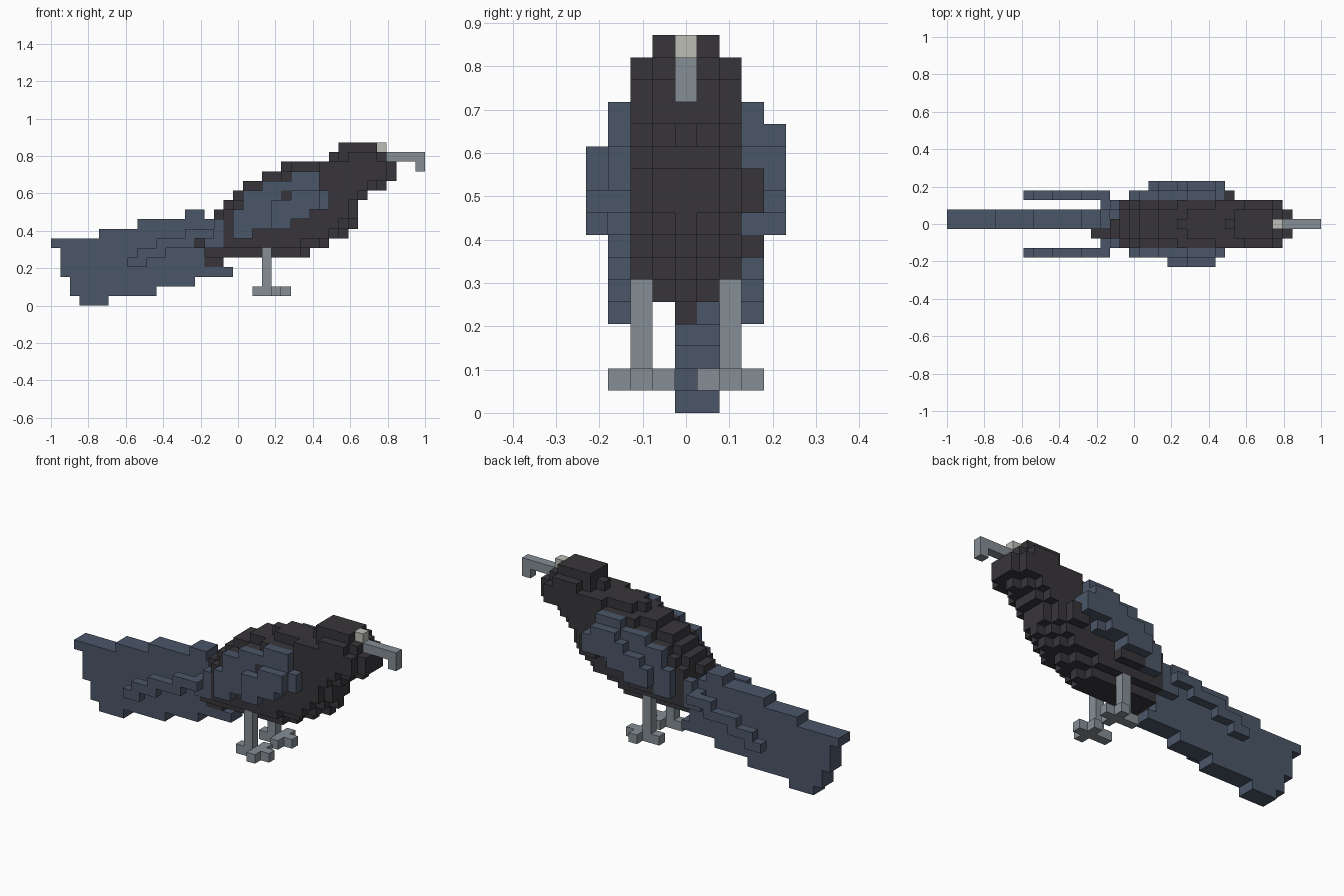
import bpy, bmesh
from mathutils import Vector

cube = bpy.data.objects.get("Cube")
if cube:
    bpy.data.objects.remove(cube, do_unlink=True)

S = 2 / 39  # block size; 39 blocks from tail tip to beak tip


def material(name, rgb):
    m = bpy.data.materials.new(name)
    m.use_nodes = True
    m.diffuse_color = (*rgb, 1)
    m.node_tree.nodes["Principled BSDF"].inputs["Base Color"].default_value = (*rgb, 1)
    return m


DARK = material("charcoal feathers", (0.039, 0.036, 0.042))
BLUE = material("slate blue feathers", (0.070, 0.094, 0.140))
GREY = material("grey horn", (0.235, 0.270, 0.300))
WHITE = material("pale patch", (0.50, 0.51, 0.46))

owner = {}    # block (i, j, k) -> part name
colours = {}  # part name -> material


def rows(part, mat, js, spans):
    """Fill runs of blocks: spans holds (height, first x, last x)."""
    colours[part] = mat
    for j in js:
        for k, a, b in spans:
            for i in range(a, b + 1):
                owner[i, j, k] = part


# Tail: thin vertical fan, two blocks thick
rows("tail", BLUE, (0, 1), [
    (0, 3, 5), (1, 2, 10), (2, 2, 14), (3, 1, 18), (4, 1, 17), (5, 1, 17),
    (6, 0, 17), (7, 5, 17), (8, 9, 16), (9, 14, 15)])

# Body and head: widest in the middle, stepped in towards the flanks
rows("body", DARK, (-1, 0, 1), [
    (5, 18, 25), (6, 18, 27), (7, 18, 29), (8, 18, 30), (9, 18, 31), (10, 18, 31),
    (11, 19, 32), (12, 20, 33), (13, 22, 35), (14, 25, 35), (15, 30, 34), (16, 30, 33)])
rows("body", DARK, (0,), [
    (4, 16, 17), (5, 16, 26), (6, 18, 28), (7, 18, 30), (8, 18, 31), (9, 17, 31),
    (12, 20, 34), (14, 24, 35), (15, 29, 34)])
rows("body", DARK, (-1,), [(5, 16, 18), (6, 15, 18), (9, 17, 18)])
rows("body", DARK, (-2, 2), [
    (6, 18, 25), (7, 18, 28), (8, 18, 29), (9, 18, 30), (10, 19, 30), (11, 20, 31),
    (12, 22, 32), (13, 24, 34), (14, 28, 34), (15, 31, 33)])

# Wings: shoulder plate, outer bulge and the long trailing tip
TIP = [(4, 8, 9), (5, 9, 11), (6, 11, 14), (7, 14, 16)]
PLATE = [(7, 19, 20), (8, 19, 23), (9, 19, 26), (10, 20, 28), (11, 20, 28),
         (12, 22, 27), (13, 25, 27)]
for part, s in (("right_wing", -1), ("left_wing", 1)):
    rows(part, BLUE, (3 * s,), TIP + PLATE)
    rows(part, BLUE, (2 * s,), [(6, 16, 17), (7, 16, 17), (8, 17, 17)])
rows("right_wing", BLUE, (-4,), [(8, 23, 24), (9, 23, 26), (10, 23, 27), (11, 25, 27)])
rows("left_wing", BLUE, (4,), [(8, 21, 23), (9, 21, 25), (10, 22, 28), (11, 24, 28),
                               (12, 25, 27)])
# Dark feathers showing through the wings
rows("body", DARK, (-3,), [(11, 24, 24), (11, 27, 27)])
rows("body", DARK, (3,), [(7, 21, 23), (9, 28, 29), (10, 29, 29)])

# Beak with hooked tip, and pale forehead patch
rows("beak", GREY, (0,), [(15, 35, 38), (14, 38, 38)])
rows("forehead_patch", WHITE, (0,), [(16, 34, 34)])

# Legs with cross shaped feet
for part, s in (("right_leg", -1), ("left_leg", 1)):
    rows(part, GREY, (2 * s,), [(k, 22, 22) for k in range(2, 6)] + [(1, 21, 24)])
    rows(part, GREY, (s, 3 * s), [(1, 23, 23)])

# Each block face: outward direction and its two in-plane axes
DIRS = []
for axis in range(3):
    for sign in (-1, 1):
        n, u, v = [Vector([float(a == (axis + d) % 3) for a in range(3)]) for d in range(3)]
        DIRS.append((n * sign, u * sign, v))

# Turn each part's exposed block faces into one clean mesh
for part, mat in colours.items():
    bm = bmesh.new()
    for (i, j, k), name in owner.items():
        if name != part:
            continue
        c = Vector((i - 19, j, k + 0.5))
        for n, u, v in DIRS:
            if (i + int(n.x), j + int(n.y), k + int(n.z)) in owner:
                continue
            corners = ((-1, -1), (1, -1), (1, 1), (-1, 1))
            bm.faces.new([bm.verts.new((c + (n + u * p + v * q) / 2) * S)
                          for p, q in corners])
    bmesh.ops.remove_doubles(bm, verts=bm.verts[:], dist=S / 100)
    me = bpy.data.meshes.new(part)
    bm.to_mesh(me)
    bm.free()
    me.materials.append(mat)
    bpy.context.scene.collection.objects.link(bpy.data.objects.new(part, me))
